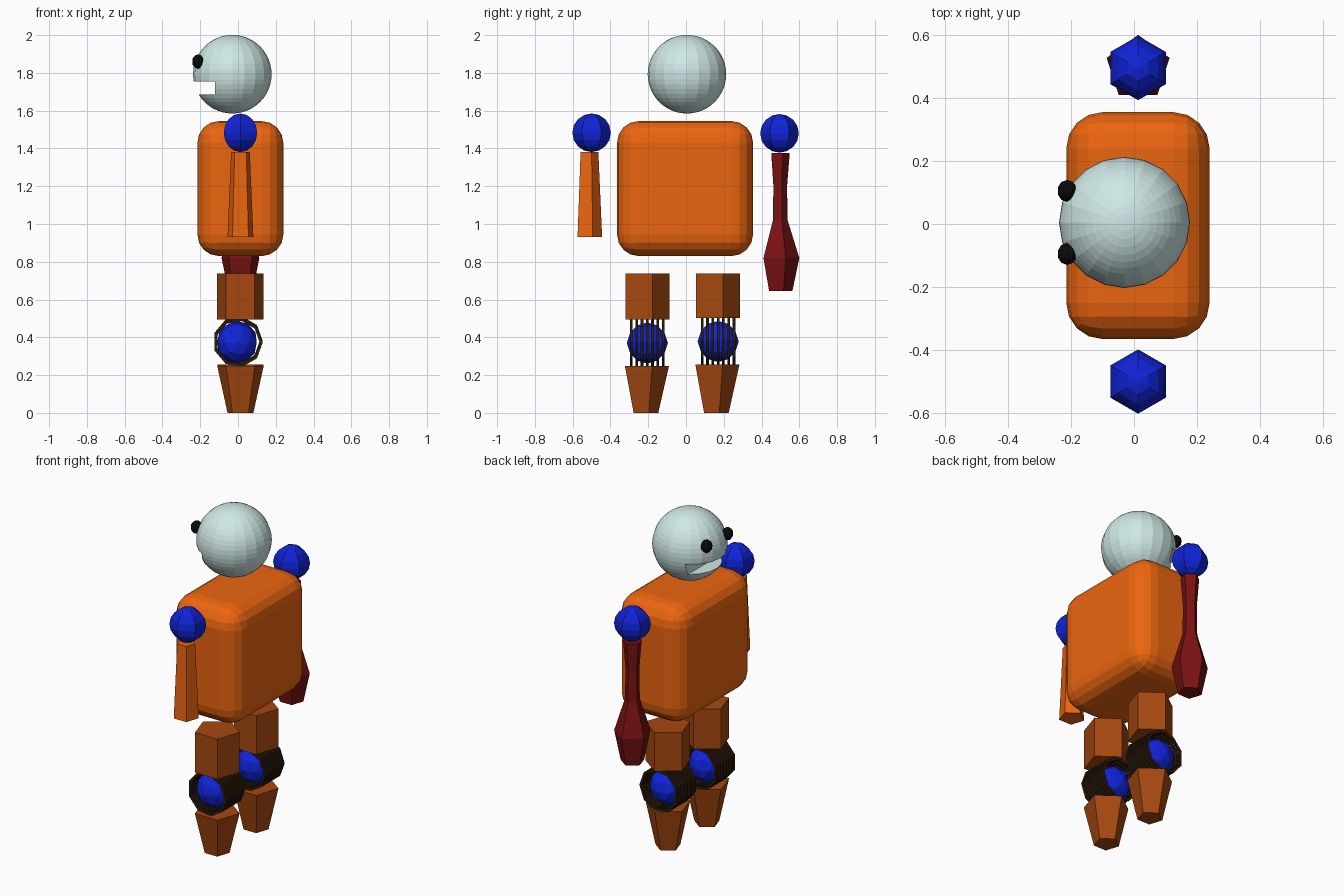
import bpy, bmesh
from math import sin, cos, pi
from mathutils import Vector, Matrix

if "Cube" in bpy.data.objects:
    bpy.data.objects.remove(bpy.data.objects["Cube"])


def material(name, rgb):
    m = bpy.data.materials.new(name)
    m.diffuse_color = (*rgb, 1)
    m.use_nodes = True
    m.node_tree.nodes["Principled BSDF"].inputs["Base Color"].default_value = m.diffuse_color
    return m


PALE = material("pale", (.62, .81, .79))
ORANGE = material("orange", (.83, .13, .005))
BROWN = material("brown", (.38, .065, .005))
RED = material("dark_red", (.19, .006, .006))
BLUE = material("blue", (.005, .017, .68))
BLACK = material("black", (.003, .003, .003))
COIL = material("coil", (.026, .012, .004))


def finish(name, bm, loc, mat):
    bmesh.ops.recalc_face_normals(bm, faces=bm.faces)
    me = bpy.data.meshes.new(name)
    bm.to_mesh(me)
    bm.free()
    ob = bpy.data.objects.new(name, me)
    ob.location = loc
    bpy.context.collection.objects.link(ob)
    if mat:
        me.materials.append(mat)
    return ob


def lathe(name, profile, sides, loc, mat):
    """Turn (radius, z) points around z, with one corner on +y."""
    bm = bmesh.new()
    rings = []
    for r, z in profile:
        rings.append([bm.verts.new((r * cos(pi / 2 + 2 * pi * i / sides),
                                    r * sin(pi / 2 + 2 * pi * i / sides), z))
                      for i in range(sides)])
    for a, b in zip(rings, rings[1:]):
        for i in range(sides):
            j = (i + 1) % sides
            bm.faces.new((a[i], a[j], b[j], b[i]))
    for ring, (r, z) in ((rings[0], profile[0]), (rings[-1], profile[-1])):
        if r > 1e-5:
            bm.faces.new(ring)
    bmesh.ops.remove_doubles(bm, verts=bm.verts, dist=1e-5)
    return finish(name, bm, loc, mat)


def ball(name, radius, sides, rings, loc, mat):
    prof = [(radius * sin(pi * k / rings), -radius * cos(pi * k / rings))
            for k in range(rings + 1)]
    return lathe(name, prof, sides, loc, mat)


def ico(name, radius, loc, mat):
    bm = bmesh.new()
    bmesh.ops.create_icosphere(bm, subdivisions=2, radius=radius)
    return finish(name, bm, loc, mat)


def box(name, size, loc, mat=None):
    bm = bmesh.new()
    bmesh.ops.create_cube(bm, size=1, matrix=Matrix.Diagonal((*size, 1)))
    return finish(name, bm, loc, mat)


def apply(ob, mod):
    bpy.context.view_layer.objects.active = ob
    bpy.ops.object.modifier_apply(modifier=mod.name)


# Head with a mouth slot facing -x
head = ball("head", .208, 20, 24, (-.03, .005, 1.793), PALE)
cutter = box("mouth_cutter", (.3, .6, .07), (-.273, 0, 1.72))
cutter.hide_render = True
mod = head.modifiers.new("mouth", 'BOOLEAN')
mod.operation = 'DIFFERENCE'
mod.object = cutter
apply(head, mod)
bpy.data.objects.remove(cutter)

# Eyes
for y in (-.095, .105):
    ico("eye", .035, (-.212, y, 1.86), BLACK).scale = (.9, 1, 1.1)

# Torso
torso = box("torso", (.455, .72, .715), (.0125, -.005, 1.1875), ORANGE)
mod = torso.modifiers.new("round", 'BEVEL')
mod.width = .115
mod.segments = 4
apply(torso, mod)

# Shoulders and arms
ball("shoulder", .102, 6, 8, (.013, -.5, 1.483), BLUE)
ball("shoulder", .102, 6, 8, (.013, .495, 1.48), BLUE)
lathe("short_arm", [(.072, .93), (.052, 1.38)], 5, (.013, -.516, 0), ORANGE)
lathe("club_arm", [(.068, .645), (.105, .82), (.043, 1.02), (.04, 1.2), (.054, 1.375)],
      5, (.013, .495, 0), RED)


# Knee coil: evenly spaced nine-sided rings along y
def coil(loc):
    bm = bmesh.new()
    sides = 9
    for k in range(7):
        y = (k - 3) * .028
        loops = []
        for i in range(sides):
            c, s = cos(2 * pi * i / sides), sin(2 * pi * i / sides)
            loops.append([bm.verts.new((r * c, y + dy, r * s)) for r, dy in
                          ((.131, -.007), (.131, .007), (.115, .007), (.115, -.007))])
        for i in range(sides):
            a, b = loops[i], loops[(i + 1) % sides]
            for j in range(4):
                n = (j + 1) % 4
                bm.faces.new((a[j], a[n], b[n], b[j]))
    finish("knee_coil", bm, loc, COIL)


# Legs
for y, ky, dz in ((-.217, -.205, 0), (.156, .17, .008)):
    lathe("thigh", [(.129, .495 + dz), (.129, .738)], 5, (.012, y, 0), BROWN)
    lathe("shin", [(.072, 0), (.129, .248 + dz)], 5, (.013, y - .002, 0), BROWN)
    ico("knee", .109, (-.005, ky, .37 + dz), BLUE)
    coil((0, ky, .373 + dz))
